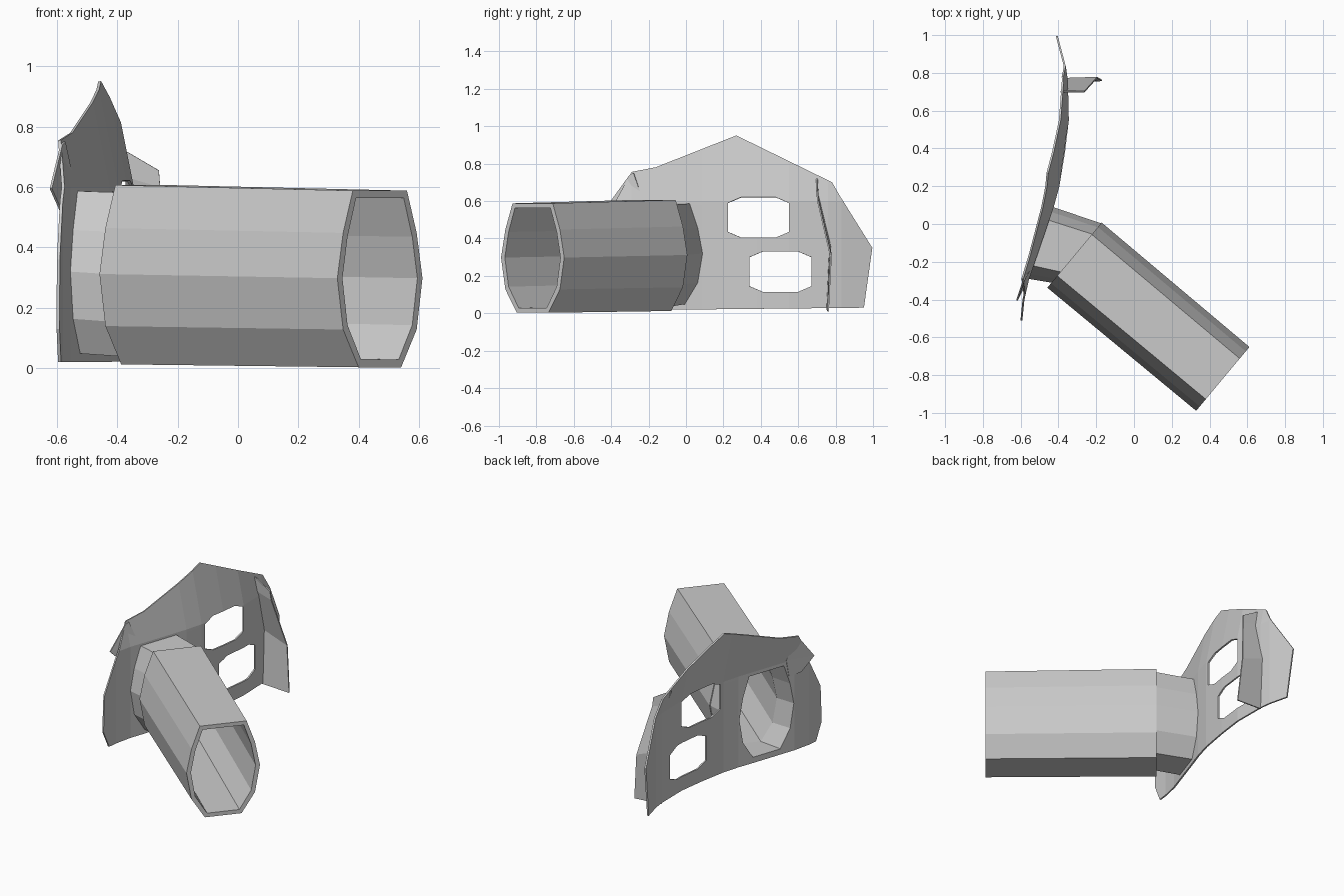
import bpy, bmesh
from mathutils import Vector

if "Cube" in bpy.data.objects:
    bpy.data.objects.remove(bpy.data.objects["Cube"])


def finish(name, bm, thickness=0.0):
    bmesh.ops.recalc_face_normals(bm, faces=bm.faces)
    mesh = bpy.data.meshes.new(name)
    bm.to_mesh(mesh)
    bm.free()
    obj = bpy.data.objects.new(name, mesh)
    bpy.context.collection.objects.link(obj)
    if thickness:
        mod = obj.modifiers.new("thickness", 'SOLIDIFY')
        mod.thickness, mod.offset = thickness, 0.0
    return obj


# Ten-sided tube section: (width, height above the tube axis)
SECTION = [(-.14, .29), (.14, .29), (.19, .15), (.22, 0), (.19, -.17),
           (.11, -.295), (-.11, -.295), (-.19, -.17), (-.22, 0), (-.19, .15)]

# Plate bend seen from above: (y, x)
BEND = [(-.52, -.597), (-.40, -.585), (-.29, -.56), (-.1, -.495), (.09, -.43),
        (.2, -.40), (.38, -.37), (.55, -.35), (.76, -.355), (.83, -.365), (1.0, -.41)]


def plate_x(y, z):
    y = min(max(y, BEND[0][0]), BEND[-1][0])
    for (y0, x0), (y1, x1) in zip(BEND, BEND[1:]):
        if y <= y1:
            x = x0 + (x1 - x0) * (y - y0) / (y1 - y0)
            break
    return x - .2 * max(0, z - .6)      # upper edge leans outwards


def plate_ring(s):
    pts = [(-.10 + w * .864 * s, .32 + h * .92 * s) for w, h in SECTION]
    return [Vector((plate_x(y, z), y, z)) for y, z in pts]


def tube_ring(cx, cy, cz, sw, sh, shift=0.0):
    side = Vector((.641, .768, 0))
    return [Vector((cx, cy, cz + h * sh)) + side * (w * sw + shift) for w, h in SECTION]


# Tube with bent collar: outer wall out to the mouth, inner wall back
bend, mouth = (-.315, -.165, .312), (.47, -.82, .298)
rings = [plate_ring(1.0),
         tube_ring(*bend, .93, .93, .015),
         tube_ring(*bend, 1.02, 1.015),
         tube_ring(*mouth, 1.0, 1.0),
         tube_ring(*mouth, .88, .915),
         tube_ring(*bend, .88, .90, .015),
         plate_ring(.97)]
bm = bmesh.new()
loops = [[bm.verts.new(p) for p in r] for r in rings]
n = len(SECTION)
for a, b in zip(loops, loops[1:] + loops[:1]):
    for i in range(n):
        j = (i + 1) % n
        bm.faces.new((a[i], a[j], b[j], b[i]))
finish("tube", bm)


def window(y0, y1, z0, z1, c=.07, d=.03):
    return [(y0 + c, z0), (y1 - c, z0), (y1, z0 + d), (y1, z1 - d),
            (y1 - c, z1), (y0 + c, z1), (y0, z1 - d), (y0, z0 + d)]


# Mounting plate: flat outline with three openings, then bent to shape
outline = [(.27, .95), (.78, .70), (.82, .63), (.995, .35), (.95, .03),
           (0, .02), (-.46, .02), (-.51, .13), (-.50, .36), (-.375, .60),
           (-.29, .755), (-.16, .78)]
holes = [[(p.y, p.z) for p in plate_ring(.97)],
         window(.225, .55, .405, .62), window(.34, .67, .115, .33)]
bm = bmesh.new()
edges = []
for loop in [outline] + holes:
    vs = [bm.verts.new((0, y, z)) for y, z in loop]
    edges += [bm.edges.new((vs[i - 1], vs[i])) for i in range(len(vs))]
bmesh.ops.triangle_fill(bm, use_beauty=True, use_dissolve=False, edges=edges, normal=(1, 0, 0))
cuts = [((0, y, 0), (0, 1, 0)) for y, _ in BEND[1:-1]] + [((0, 0, .6), (0, 0, 1))]
for co, no in cuts:
    bmesh.ops.bisect_plane(bm, geom=bm.verts[:] + bm.edges[:] + bm.faces[:],
                           dist=1e-5, plane_co=co, plane_no=no)
for v in bm.verts:
    v.co.x = plate_x(v.co.y, v.co.z)
finish("mounting_plate", bm, .01)


def strip(name, inner, outer):
    bm = bmesh.new()
    a = [bm.verts.new(p) for p in inner]
    b = [bm.verts.new(p) for p in outer]
    for i in range(len(a) - 1):
        bm.faces.new((a[i], a[i + 1], b[i + 1], b[i]))
    return finish(name, bm, .008)


# Flange standing off the far end of the plate
strip("side_flange",
      [(-.39, .70, .73), (-.36, .705, .63), (-.352, .77, .36), (-.355, .755, .02)],
      [(-.262, .70, .655), (-.258, .705, .60), (-.195, .775, .30), (-.17, .76, .01)])

# Small ear at the near upper corner of the plate
strip("corner_ear",
      [(-.575, -.28, .75), (-.545, -.23, .61), (-.55, -.25, .50)],
      [(-.585, -.30, .74), (-.62, -.405, .595), (-.582, -.33, .51)])
